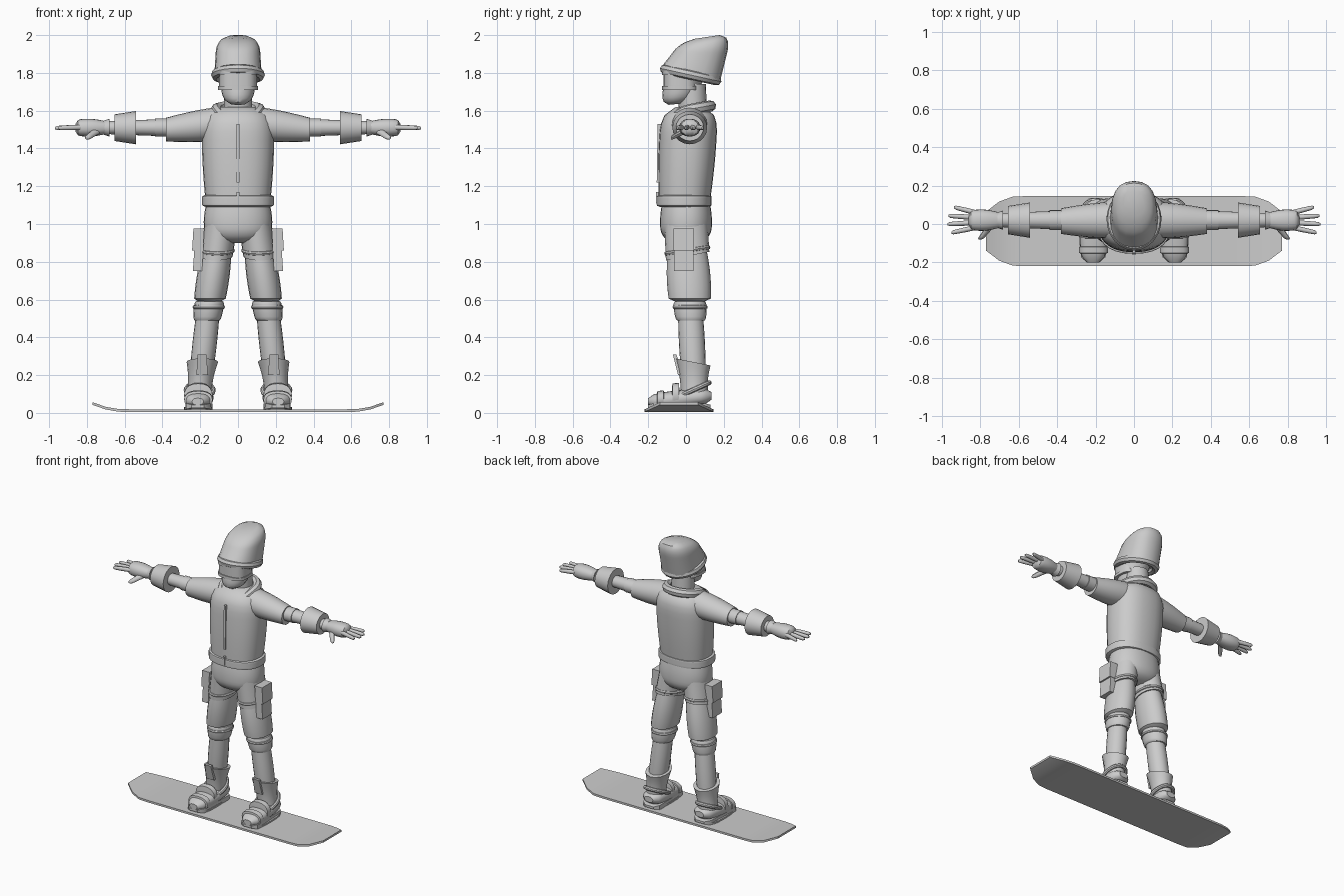
import bpy, bmesh, math
from mathutils import Vector

if "Cube" in bpy.data.objects:
    bpy.data.objects.remove(bpy.data.objects["Cube"])

grey = bpy.data.materials.new("plain light grey")
grey.use_nodes = True
grey.diffuse_color = (.6, .6, .6, 1)
grey.node_tree.nodes["Principled BSDF"].inputs["Base Color"].default_value = grey.diffuse_color


def select_only(obj):
    bpy.ops.object.select_all(action='DESELECT')
    obj.select_set(True)
    bpy.context.view_layer.objects.active = obj


def finish(obj, mirror):
    """Colour, shade and, for one of a pair, mirror the object."""
    select_only(obj)
    obj.data.materials.append(grey)
    bpy.ops.object.shade_smooth_by_angle(angle=math.radians(40))
    if mirror:
        obj.modifiers.new("Mirror", 'MIRROR')


def signed_power(value, power):
    return math.copysign(abs(value) ** power, value)


def loft(name, rings, axis, sides=20, power=1, mirror=False):
    """Skin rings of (centre, radii, slope) that face along the axis."""
    across = [i for i in range(3) if i != axis]
    turn, grow = (math.pi / 4, math.sqrt(2)) if sides == 4 else (0, 1)
    bm = bmesh.new()
    loops = []
    for centre, radii, slope in rings:
        loop = []
        for i in range(sides):
            angle = math.tau * i / sides + turn
            co = Vector(centre)
            a = radii[0] * signed_power(grow * math.cos(angle), power)
            b = radii[1] * signed_power(grow * math.sin(angle), power)
            co[across[0]] += a
            co[across[1]] += b
            co[axis] += slope * b
            loop.append(bm.verts.new(co))
        loops.append(loop)
    for low, high in zip(loops, loops[1:]):
        for i in range(sides):
            j = (i + 1) % sides
            bm.faces.new((low[i], low[j], high[j], high[i]))
    bm.faces.new(loops[0])
    bm.faces.new(loops[-1])
    bmesh.ops.recalc_face_normals(bm, faces=bm.faces)
    mesh = bpy.data.meshes.new(name)
    bm.to_mesh(mesh)
    bm.free()
    obj = bpy.data.objects.new(name, mesh)
    bpy.context.collection.objects.link(obj)
    finish(obj, mirror)


def rounding(distance, length):
    """Scale that draws an end in to half size along a quarter circle."""
    reach = min(1, distance / length) if length else 1
    return .5 + .5 * math.sqrt(1 - (1 - reach) ** 2)


def part(name, start, end, radii, taper=1, bulge=0, slopes=(0, 0), soft=(0, 0), steps=12, **style):
    """Body part along a line; soft gives the rounded share at each end."""
    start, end = Vector(start), Vector(end)
    line = end - start
    axis = max(range(3), key=lambda i: abs(line[i]))
    rings = []
    for i in range(steps + 1):
        t = i / steps
        size = (1 + (taper - 1) * t) * (1 + bulge * math.sin(math.pi * t))
        size *= rounding(t, soft[0]) * rounding(1 - t, soft[1])
        slope = slopes[0] + (slopes[1] - slopes[0]) * t
        rings.append((start + line * t, [r * size for r in radii], slope))
    loft(name, rings, axis, mirror=start.x > 0, **style)


def band(name, centre, radii, slope, thickness, dip=0):
    """Closed round band on a sloping ellipse; dip pulls its front down."""
    curve = bpy.data.curves.new(name, 'CURVE')
    curve.dimensions = '3D'
    curve.bevel_depth, curve.bevel_resolution = thickness, 2
    spline = curve.splines.new('POLY')
    count = 24
    spline.points.add(count - 1)
    for i, point in enumerate(spline.points):
        c, s = math.cos(math.tau * i / count), math.sin(math.tau * i / count)
        drop = dip * max(0, -s) ** 2
        offset = Vector((radii[0] * c, radii[1] * s, radii[1] * s * slope - drop))
        point.co = (*(Vector(centre) + offset), 1)
    spline.use_cyclic_u = True
    obj = bpy.data.objects.new(name, curve)
    bpy.context.collection.objects.link(obj)
    select_only(obj)
    bpy.ops.object.convert(target='MESH')
    finish(bpy.context.object, centre[0] > 0)


def mid(y, z):
    return Vector((0, y, z))


def arm(x):
    return Vector((x, .02, 1.51))


def leg(z):
    return Vector((.215 - z / 8 + .01 * math.sin(math.pi * z), .05 - z / 20, z))


# Board with upturned tips that narrow
stations = []
for i in range(-11, 12):
    x = .07 * i
    over = max(0, abs(x) - .6) ** 2
    stations.append(((x, -.037, .012 + 1.3 * over), (.182 - 2.8 * over, .007), 0))
loft("board", stations, 0, sides=4)

# Head, goggles and hat
part("neck", mid(.04, 1.5), mid(.03, 1.74), (.075, .075))
part("head", mid(-.05, 1.635), mid(.02, 1.86), (.078, .085), taper=1.4, slopes=(.1, 0), soft=(.3, 0))
part("nose", mid(-.1, 1.66), mid(-.1, 1.73), (.016, .02), soft=(.4, .4), sides=8)
part("goggle_lens", mid(-.03, 1.71), mid(-.03, 1.81), (.1, .09), soft=(.1, 0), power=.7)
for name, z in (("goggle_lower_rim", 1.72), ("goggle_upper_rim", 1.8)):
    part(name, mid(-.03, z - .01), mid(-.03, z + .01), (.105, .096), steps=1, power=.7)
band("hat_brim", mid(.025, 1.79), (.117, .137), -.22, .026)
part("hat_crown", mid(.03, 1.8), mid(.11, 1.99), (.125, .15), taper=.9, slopes=(-.3, .15),
     soft=(0, .4), power=.85)

# Jacket
part("jacket", mid(-.01, 1.1), mid(.02, 1.62), (.17, .135), taper=1.1, bulge=.06,
     soft=(0, .25), sides=28, power=.85)
part("jacket_hem", mid(-.01, 1.085), mid(-.01, 1.16), (.19, .145), soft=(.2, .2), sides=28, power=.85)
band("collar", mid(.02, 1.605), (.115, .11), .18, .03, dip=.055)
part("zip", mid(-.145, 1.22), mid(-.14, 1.53), (.007, .01), steps=1, sides=4)
part("zip_tail", mid(-.15, 1.11), mid(-.15, 1.17), (.007, .01), steps=1, sides=4)

# Arms
part("upper_sleeve", (.1, .02, 1.53), (.38, .015, 1.5), (.095, .09), taper=.7, bulge=.07)
part("elbow_sleeve", arm(.36), arm(.44), (.052, .048))
part("forearm", arm(.43), arm(.72), (.047, .044), taper=.75)
part("forearm_cuff", arm(.54), arm(.655), (.092, .088), taper=.8)
part("glove_band", arm(.68), arm(.71), (.05, .047), taper=.8, steps=4)
part("palm", arm(.7), arm(.86), (.04, .034), taper=1.2, bulge=.25, soft=(0, .15), power=.9)
for i, reach in enumerate((.95, .97, .965, .935)):
    root = Vector((.83, .027 * i - .02, 1.512))
    part(f"finger_{i + 1}", root, (reach, .044 * i - .045, 1.508), (.013, .014), taper=.8,
         bulge=.1, soft=(0, .1), sides=10)
part("thumb", (.75, -.015, 1.49), (.8, -.08, 1.455), (.022, .018), taper=.7, soft=(0, .2), sides=10)

# Legs
part("hips", mid(0, 1.12), mid(0, .9), (.165, .125), bulge=.1, soft=(0, .35), sides=28, power=.9)
part("shorts_leg", leg(1), leg(.83), (.088, .115), slopes=(0, .2))
band("thigh_strap", leg(.86), (.083, .11), .15, .012)
part("thigh", leg(.88), leg(.58), (.075, .1), taper=1.1, bulge=.1, soft=(0, .1))
part("knee", leg(.6), leg(.48), (.076, .084), taper=.9, bulge=.08, soft=(.15, .15))
band("knee_strap", leg(.56), (.075, .082), 0, .011)
part("shin", leg(.52), leg(.1), (.062, .066), taper=.88, bulge=.1)

# Thigh pouch
part("pouch_body", (.215, -.012, .75), (.205, -.012, .9), (.024, .052), steps=1, sides=4)
part("pouch_flap", (.214, -.012, .86), (.207, -.012, .975), (.029, .055), steps=1, sides=4)

# Boots and bindings
part("boot_shaft", leg(.08), leg(.27), (.064, .072), taper=1.3, bulge=-.1, slopes=(0, -.2), sides=16)
part("boot_tongue", (.19, -.03, .2), (.19, -.06, .31), (.03, .012), taper=.8, steps=1, sides=4)
part("boot_sole", (.213, -.2, .035), (.2, .13, .035), (.067, .016), soft=(.15, .15), sides=4)
part("boot_foot", (.213, -.2, .06), (.2, .135, .09), (.06, .036), taper=1.1, bulge=.2,
     soft=(.2, .2), power=.85)
for name, y, height in (("toe_strap", -.135, .045), ("ankle_strap", -.055, .065)):
    part(name, (.21, y - .02, height + .025), (.21, y + .02, height + .03), (.075, height),
         soft=(.1, .1), power=.85)
band("heel_binding", (.203, .035, .12), (.072, .088), .45, .013)
part("binding_base", (.21, -.035, .015), (.21, -.035, .03), (.075, .15), steps=1, power=.6)
